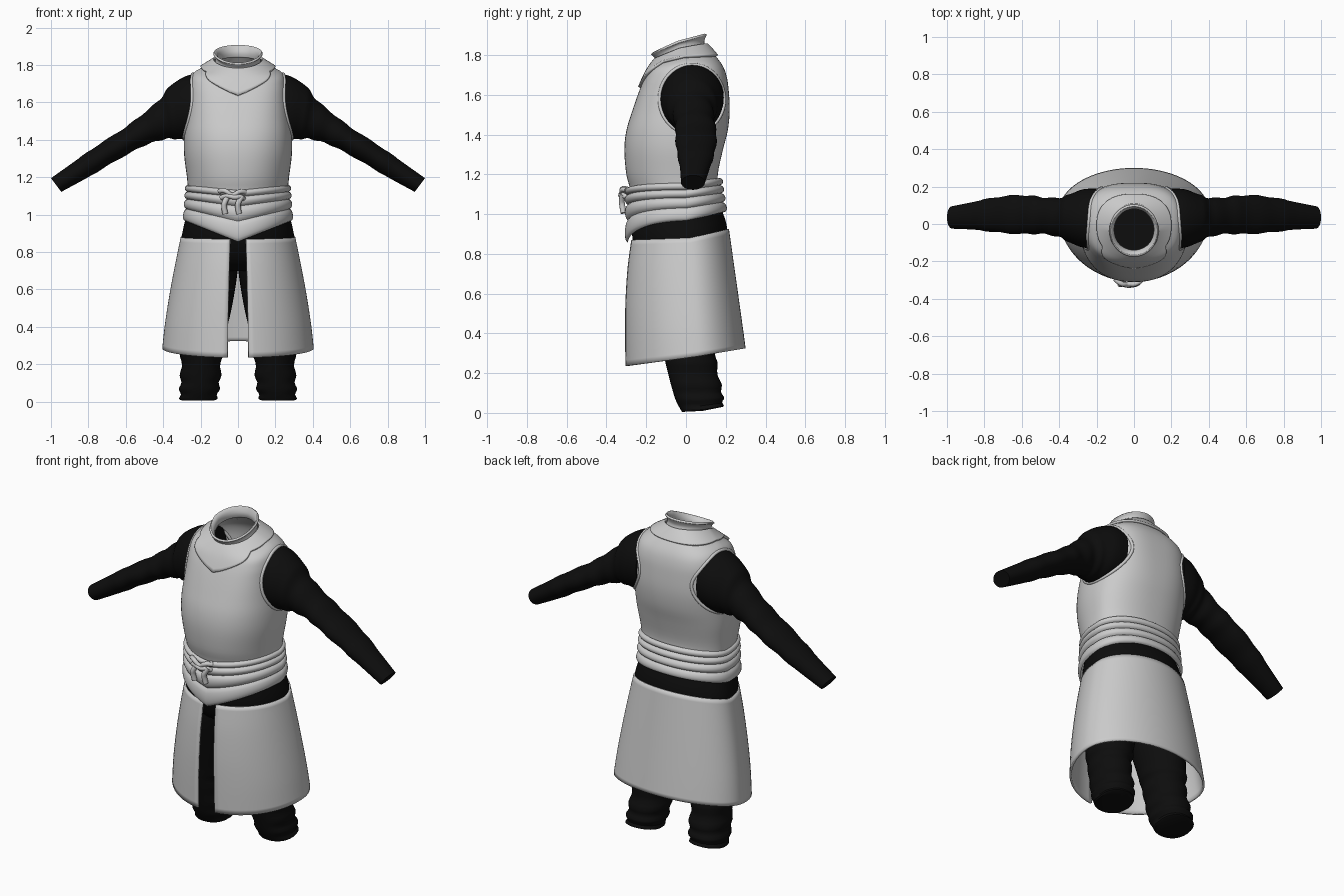
import bpy, bmesh
from math import sin, cos, pi, radians
from mathutils import Vector
from mathutils.bvhtree import BVHTree

if "Cube" in bpy.data.objects:
    bpy.data.objects.remove(bpy.data.objects["Cube"])


def make_material(name, value):
    mat = bpy.data.materials.new(name)
    mat.use_nodes = True
    colour = (value, value, value, 1)
    mat.diffuse_color = colour
    mat.node_tree.nodes["Principled BSDF"].inputs["Base Color"].default_value = colour
    return mat


cloth = make_material("pale grey cloth", 0.6)
black = make_material("black underlayer", 0.004)


def sample(rows, u):
    """Smooth Catmull-Rom interpolation through rows of measurements."""
    last = len(rows) - 1
    i = max(0, min(int(u), last - 1))
    t = u - i
    a, b, c, d = (rows[max(0, min(j, last))] for j in (i - 1, i, i + 1, i + 2))
    return [q + 0.5 * t * (r - p + t * (2 * p - 5 * q + 4 * r - s + t * (3 * (q - r) + s - p)))
            for p, q, r, s in zip(a, b, c, d)]


def ring_point(row, a, vee=False, cx=0):
    """Point on a rounded outline; angle 0 is the front."""
    hw, yf, yb, yc, n, zf, zs, zb = row
    s, c = sin(a), cos(a)
    sx = abs(s) ** (2 / n)
    k = abs(c) ** (2 / n)
    x = cx + hw * (sx if s > 0 else -sx)
    if c > 0:
        return Vector((x, yc + (yf - yc) * k, zs + (zf - zs) * ((1 - sx) if vee else k)))
    return Vector((x, yc + (yb - yc) * k, zs + (zb - zs) * k))


def loft(name, rings, mat, closed=True, caps=False, thickness=0, offset=1):
    """Skin a list of point rings into one smooth object."""
    bm = bmesh.new()
    grid = [[bm.verts.new(p) for p in ring] for ring in rings]
    count = len(grid[0])
    for low, high in zip(grid, grid[1:]):
        for i in range(count if closed else count - 1):
            j = (i + 1) % count
            bm.faces.new((low[i], low[j], high[j], high[i]))
    if caps:
        bm.faces.new(grid[0][::-1])
        bm.faces.new(grid[-1])
        bmesh.ops.recalc_face_normals(bm, faces=bm.faces)
    mesh = bpy.data.meshes.new(name)
    bm.to_mesh(mesh)
    bm.free()
    obj = bpy.data.objects.new(name, mesh)
    bpy.context.collection.objects.link(obj)
    mesh.materials.append(mat)
    if thickness:
        mod = obj.modifiers.new("thickness", 'SOLIDIFY')
        mod.thickness, mod.offset = thickness, offset
    bpy.ops.object.select_all(action='DESELECT')
    obj.select_set(True)
    bpy.context.view_layer.objects.active = obj
    bpy.ops.object.shade_smooth_by_angle(angle=radians(40))
    return obj


def tube(name, points, radius, mat, cyclic=False):
    curve = bpy.data.curves.new(name, 'CURVE')
    curve.dimensions = '3D'
    curve.bevel_depth, curve.bevel_resolution = radius, 3
    curve.use_fill_caps = True
    spline = curve.splines.new('POLY' if cyclic else 'NURBS')
    spline.points.add(len(points) - 1)
    for p, co in zip(spline.points, points):
        p.co = (*co, 1)
    spline.use_cyclic_u = cyclic
    if not cyclic:
        spline.use_endpoint_u, spline.order_u = True, 3
    curve.materials.append(mat)
    obj = bpy.data.objects.new(name, curve)
    bpy.context.collection.objects.link(obj)
    return obj


def angles(count, start=0.0):
    """Full turn when start is zero, otherwise an open sweep with a front gap."""
    if not start:
        return [2 * pi * i / count for i in range(count)]
    return [start + (2 * pi - 2 * start) * i / count for i in range(count + 1)]


def steps(rows, per):
    total = (len(rows) - 1) * per
    return [i / per for i in range(total + 1)]


# Vest: half width, front, back, widest y, roundness, front/side/back height
vest_rows = [
    (.265, -.27, .18, 0, 2.1, 1.02, 1.02, 1.02),
    (.267, -.28, .165, 0, 2.1, 1.12, 1.12, 1.12),
    (.273, -.30, .16, 0, 2.2, 1.2, 1.2, 1.2),
    (.288, -.31, .185, 0, 2.3, 1.32, 1.32, 1.32),
    (.288, -.30, .21, 0, 2.4, 1.42, 1.42, 1.42),
    (.277, -.27, .22, .01, 2.6, 1.52, 1.52, 1.52),
    (.265, -.235, .215, .01, 2.8, 1.62, 1.62, 1.62),
    (.258, -.21, .205, .01, 2.9, 1.68, 1.69, 1.69),
    (.24, -.19, .185, 0, 2.8, 1.72, 1.755, 1.745),
    (.185, -.17, .145, -.01, 2.4, 1.75, 1.79, 1.80),
    (.125, -.15, .10, -.03, 2, 1.775, 1.825, 1.85)]
vest = loft("vest", [[ring_point(sample(vest_rows, u), a) for a in angles(80)]
                     for u in steps(vest_rows, 4)], cloth)

# Collar bib: a second layer over the vest with a pointed front
bib = []
for i in range(13):
    ring = []
    for a in angles(80):
        away = min(a, 2 * pi - a)
        edge = 6.2 + 2.65 * min(1, away / radians(55)) ** 0.9
        ring.append(ring_point(sample(vest_rows, edge + (10 - edge) * i / 12), a))
    bib.append(ring)
loft("collar_bib", bib, cloth, thickness=.013)

# Standing neck band, tilted forward and flared at the rim
neck_rows = [
    (.122, -.15, .098, -.03, 2, 1.765, 1.815, 1.845),
    (.118, -.157, .092, -.03, 2, 1.785, 1.84, 1.865),
    (.122, -.167, .097, -.035, 2, 1.795, 1.855, 1.885),
    (.132, -.176, .105, -.035, 2, 1.805, 1.862, 1.902)]
loft("neck_band", [[ring_point(sample(neck_rows, u), a) for a in angles(64)]
                   for u in steps(neck_rows, 3)], cloth, thickness=.012, offset=-1)

# Waist sash: overlapping rolls that dip to a point at the front
edges = [
    (.28, -.292, .192, 0, 2.1, .855, .965, 1.01),
    (.276, -.291, .186, 0, 2.1, .965, 1.03, 1.06),
    (.272, -.291, .178, 0, 2.1, 1.045, 1.082, 1.105),
    (.27, -.292, .173, 0, 2.1, 1.095, 1.122, 1.145),
    (.266, -.29, .168, 0, 2.1, 1.13, 1.157, 1.182)]
sash = []
for u in steps(edges, 8):
    hw, yf, yb, *rest = sample(edges, u)
    puff = .016 * abs(sin(pi * u)) ** 0.6
    sash.append([ring_point((hw + puff, yf - puff, yb + puff, *rest), a, vee=True)
                 for a in angles(96)])
loft("waist_sash", sash, cloth)

# Sash knot with two hanging tails
tube("knot_loop", [(-.10, -.295, 1.125), (-.07, -.325, 1.135), (-.03, -.32, 1.095),
                   (.01, -.325, 1.13), (.04, -.30, 1.12)], .013, cloth)
tube("knot_wrap", [(-.09, -.30, 1.09), (-.06, -.325, 1.105), (-.02, -.33, 1.09),
                   (.02, -.32, 1.10), (.03, -.30, 1.085)], .013, cloth)
for side, x in (("right", -.072), ("left", .002)):
    tube(side + "_sash_tail", [(x + .02, -.315, 1.10), (x, -.325, 1.07), (x - .004, -.32, 1.04),
                               (x + .004, -.315, 1.005)], .015, cloth)

# Hips under the sash
hip_rows = [
    (.2, -.14, .14, .02, 2, .70, .70, .70),
    (.28, -.22, .19, .02, 2, .76, .76, .76),
    (.3, -.268, .208, .02, 2, .87, .87, .90),
    (.285, -.268, .195, .01, 2, .96, .96, .98),
    (.262, -.262, .165, 0, 2, 1.05, 1.05, 1.05)]
loft("hips", [[ring_point(sample(hip_rows, u), a) for a in angles(64)]
              for u in steps(hip_rows, 3)], black, caps=True)

# Long skirt, split at the front
skirt_rows = [
    (.405, -.308, .30, .06, 2, .235, .285, .325),
    (.39, -.31, .283, .05, 2, .4, .42, .45),
    (.365, -.308, .262, .04, 2, .56, .58, .6),
    (.335, -.297, .238, .03, 2, .73, .74, .77),
    (.306, -.278, .216, .02, 2, .87, .88, .925)]
loft("skirt", [[ring_point(sample(skirt_rows, u), a) for a in angles(80, .14)]
               for u in steps(skirt_rows, 4)], cloth, closed=False, thickness=.012, offset=-1)

# Trouser legs: centre x, then the outline measurements
leg_rows = [
    (.213, .096, -.02, .185, .085, 2.3, .005, .01, .03),
    (.207, .104, -.05, .187, .07, 2.3, .06, .06, .07),
    (.2, .106, -.075, .175, .05, 2.2, .14, .14, .14),
    (.195, .11, -.105, .152, .03, 2, .26, .26, .26),
    (.188, .122, -.125, .155, .02, 2, .36, .36, .36),
    (.168, .138, -.16, .165, 0, 2, .52, .52, .52),
    (.148, .146, -.2, .17, 0, 2, .70, .70, .70),
    (.14, .14, -.2, .17, 0, 2, .82, .82, .82)]
# Sleeves: top x/z, bottom x/z, centre y, half depth
sleeve_rows = [
    (.2, 1.755, .2, 1.415, .03, .16),
    (.275, 1.742, .275, 1.403, .03, .155),
    (.36, 1.69, .32, 1.405, .03, .13),
    (.42, 1.615, .38, 1.405, .035, .105),
    (.52, 1.53, .46, 1.385, .045, .098),
    (.62, 1.455, .55, 1.345, .05, .104),
    (.76, 1.365, .68, 1.272, .05, .096),
    (.88, 1.28, .805, 1.198, .045, .076),
    (1.0, 1.195, .945, 1.122, .035, .06)]
depsgraph = bpy.context.evaluated_depsgraph_get()
vest_tree = BVHTree.FromObject(vest, depsgraph)

for side, sx in (("left", 1), ("right", -1)):
    rings = []
    for u in steps(leg_rows, 5):
        cx, hw, yf, yb, *rest = sample(leg_rows, u)
        fold = .006 * sin(u * 7) if 0 < u < 4 else 0
        rings.append([ring_point((hw + fold, yf, yb + fold, *rest), a, cx=sx * cx)
                      for a in angles(32)])
    loft(side + "_trouser_leg", rings, black, caps=True)

    rings = []
    for u in steps(sleeve_rows, 5):
        tx, tz, bx, bz, yc, ry = sample(sleeve_rows, u)
        top, bottom = Vector((sx * tx, yc, tz)), Vector((sx * bx, yc, bz))
        mid, half = (top + bottom) / 2, (top - bottom) / 2
        fold = 1 + (.035 * sin(u * 6) if 2 < u < 7 else 0)
        rings.append([mid + half * cos(a) * fold + Vector((0, ry * sin(a) * fold, 0))
                      for a in angles(36)])
    loft(side + "_sleeve", rings, black, caps=True)

    # Armhole piping that follows the vest surface
    trim = []
    for a in angles(48):
        y, z = .03 + .163 * cos(a), 1.578 + .174 * sin(a)
        hit = vest_tree.ray_cast(Vector((sx, y, z)), Vector((-sx, 0, 0)))[0]
        trim.append(hit if hit else Vector((sx * .22, y, z)))
    tube(side + "_armhole_trim", trim, .009, cloth, cyclic=True)
